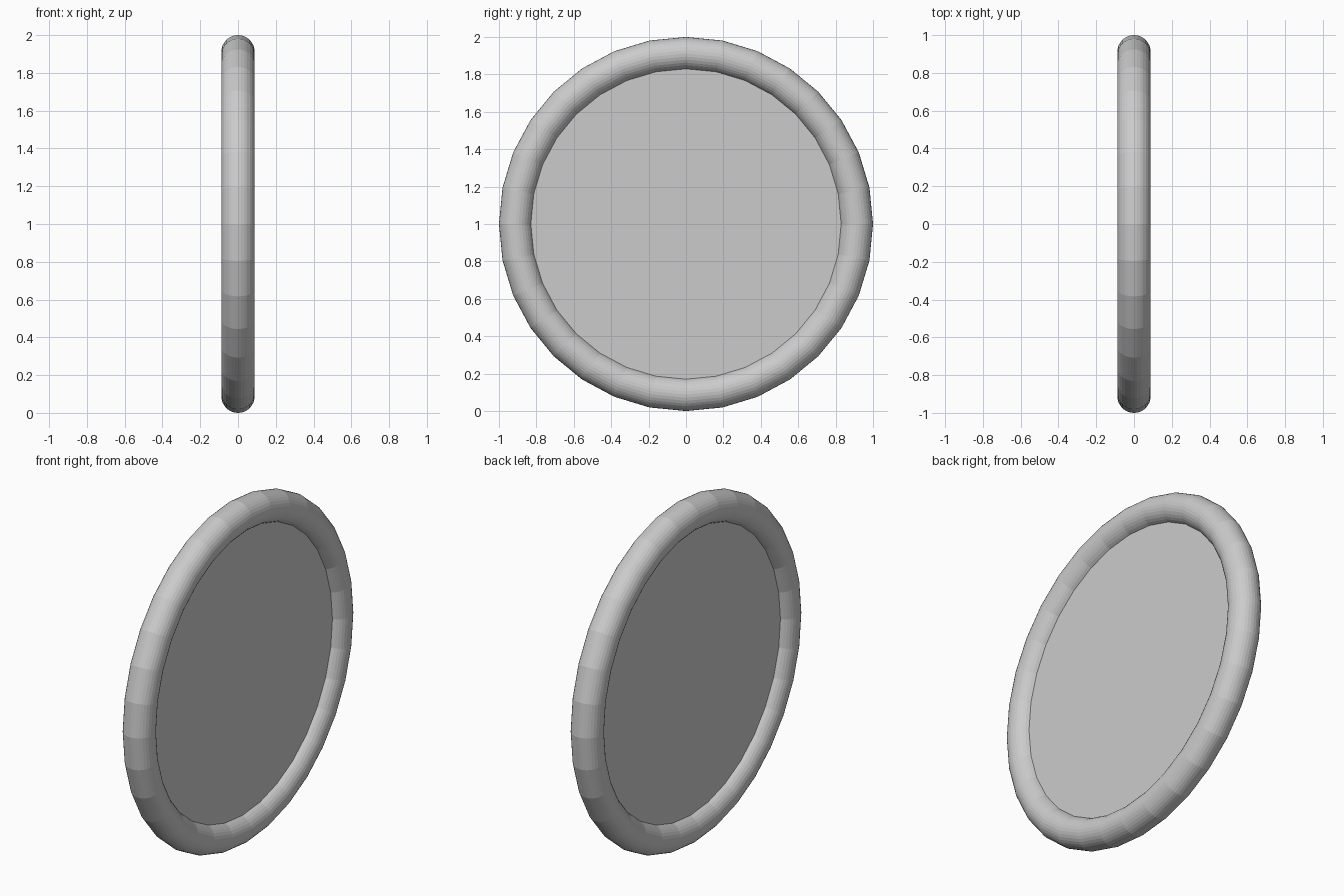
import bpy
from math import pi

if "Cube" in bpy.data.objects:
    bpy.data.objects.remove(bpy.data.objects["Cube"])

TUBE = 0.088          # rim tube radius
SIDES = 32            # facets around the wheel
CENTRE = (0, 0, 1)
FACE_X = (0, pi / 2, 0)   # turn the axis to point along x

# Round rim
bpy.ops.mesh.primitive_torus_add(
    major_segments=SIDES, minor_segments=32,
    major_radius=1 - TUBE, minor_radius=TUBE,
    location=CENTRE, rotation=FACE_X)
bpy.context.object.name = "rim"

# Thin flat panel, its edge buried in the rim
bpy.ops.mesh.primitive_cylinder_add(
    vertices=SIDES, radius=0.87, depth=0.06,
    location=CENTRE, rotation=FACE_X)
bpy.context.object.name = "panel"
